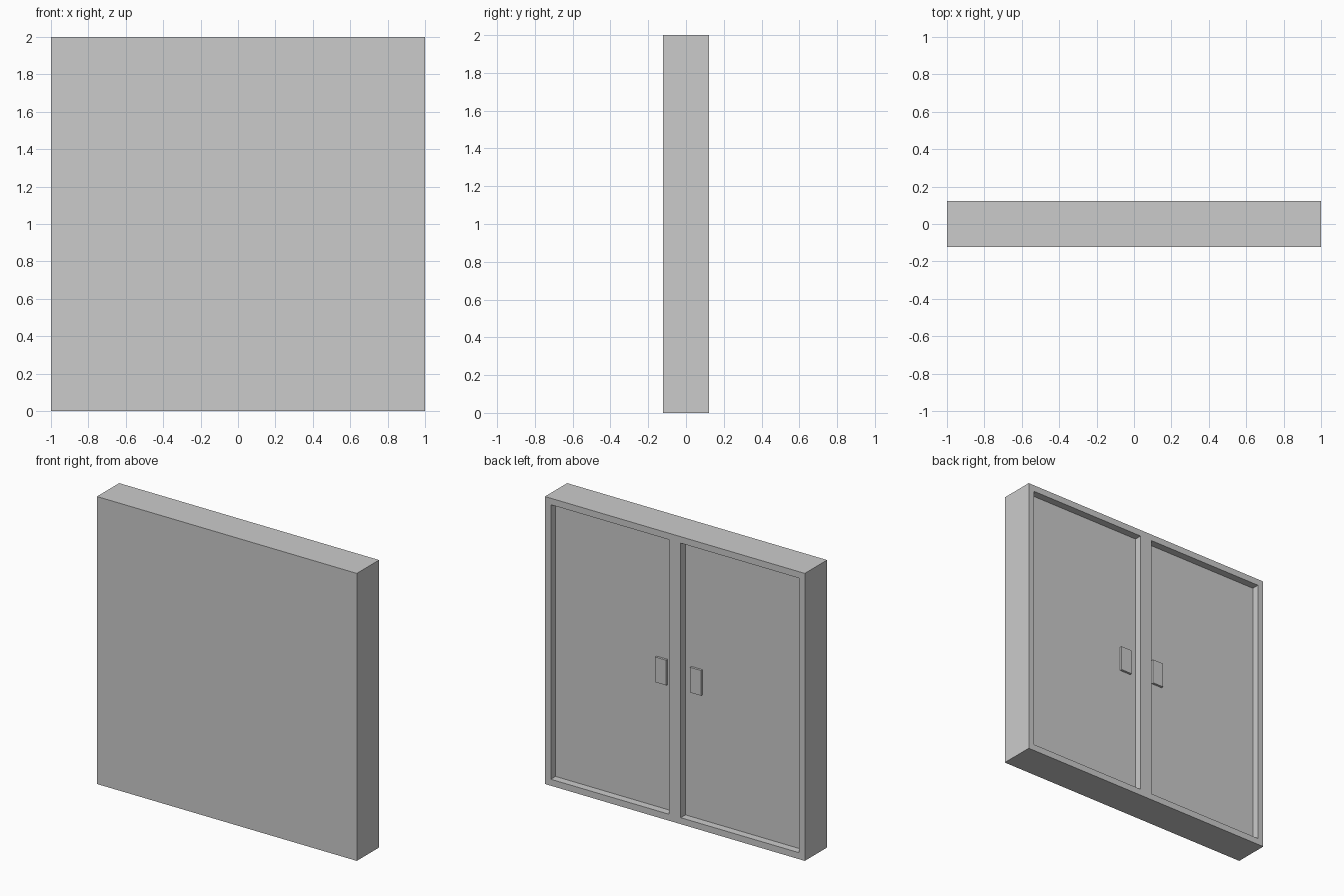
import bpy, bmesh
from mathutils import Matrix, Vector

if "Cube" in bpy.data.objects:
    bpy.data.objects.remove(bpy.data.objects["Cube"])

HALF_DEPTH = 0.122   # cabinet spans y = -0.122 .. 0.122
BORDER = 0.045       # frame width around each door
RECESS = 0.052       # how far the door panels sit behind the frame


def box(bm, lo, hi):
    lo, hi = Vector(lo), Vector(hi)
    mat = Matrix.Translation((lo + hi) / 2) @ Matrix.Diagonal((*(hi - lo), 1))
    bmesh.ops.create_cube(bm, size=1, matrix=mat)


def finish(bm, name):
    bmesh.ops.recalc_face_normals(bm, faces=bm.faces)
    mesh = bpy.data.meshes.new(name)
    bm.to_mesh(mesh)
    bm.free()
    obj = bpy.data.objects.new(name, mesh)
    bpy.context.collection.objects.link(obj)
    mirror = obj.modifiers.new("mirror_x", 'MIRROR')
    mirror.use_clip = True
    return obj


# Cabinet half with one recessed door panel on the back; mirrored across x
bm = bmesh.new()
box(bm, (0, -HALF_DEPTH, 0), (1, HALF_DEPTH, 2))
bm.normal_update()
back = next(f for f in bm.faces if f.normal.y > 0.9)
bmesh.ops.inset_individual(bm, faces=[back], thickness=BORDER, use_even_offset=True)
panel = bmesh.ops.extrude_discrete_faces(bm, faces=[back])["faces"][0]
bmesh.ops.translate(bm, verts=panel.verts, vec=(0, -RECESS, 0))
# open the centre side so the two halves join
inner = [f for f in bm.faces if all(abs(v.co.x) < 1e-5 for v in f.verts)]
bmesh.ops.delete(bm, geom=inner, context='FACES')
finish(bm, "cabinet_body")

# Door handle plates, one per door
bm = bmesh.new()
door_y = HALF_DEPTH - RECESS
box(bm, (0.092, door_y - 0.01, 0.915), (0.177, door_y + 0.016, 1.09))
finish(bm, "door_handles")
